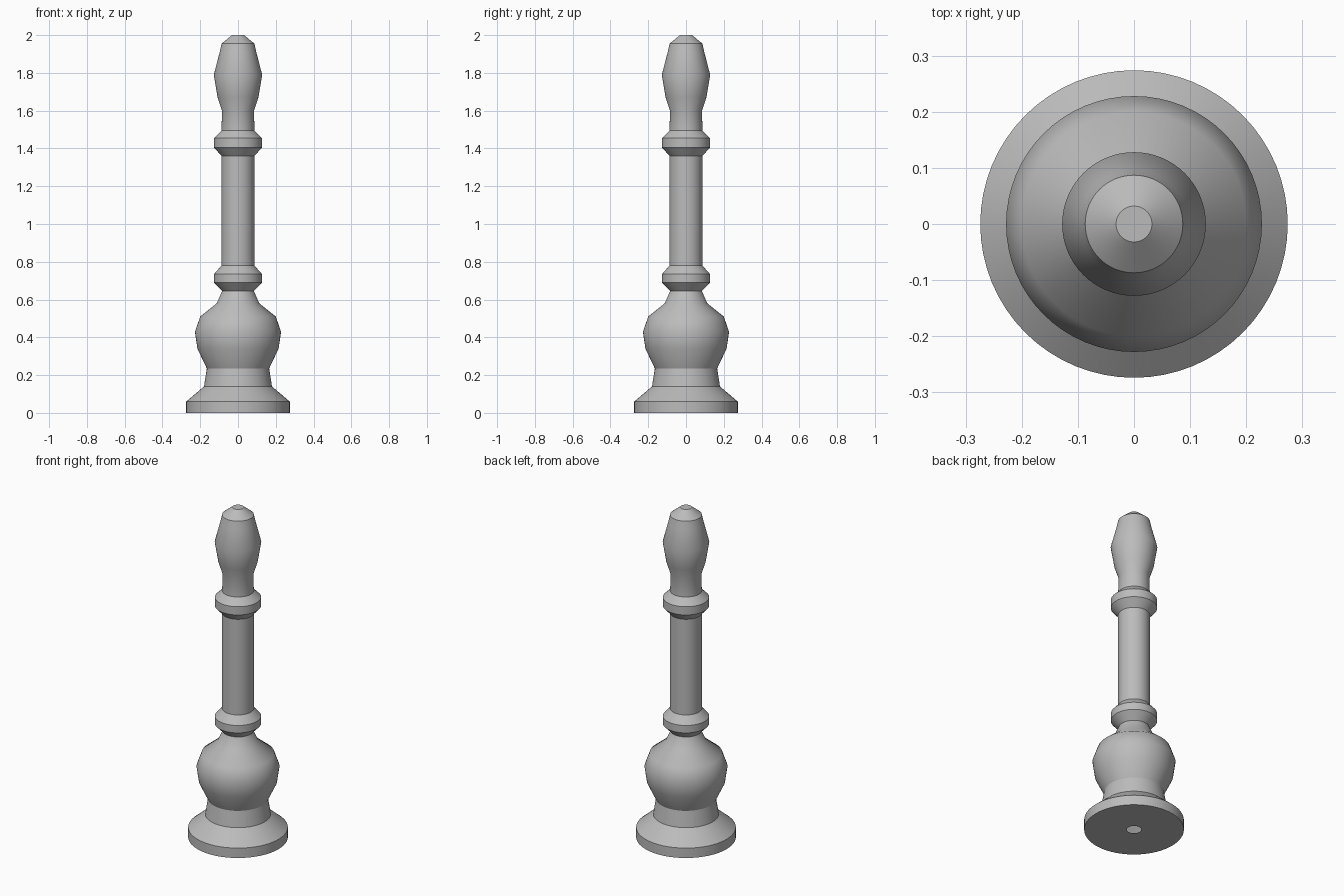
import bpy, bmesh, math

if "Cube" in bpy.data.objects:
    bpy.data.objects.remove(bpy.data.objects["Cube"])

SIDES = 64

grey = bpy.data.materials.new("stone grey")
grey.diffuse_color = (0.5, 0.5, 0.5, 1)
grey.use_nodes = True
grey.node_tree.nodes["Principled BSDF"].inputs["Base Color"].default_value = grey.diffuse_color

# Turned profile (radius, height): open socket, foot, vase, collar, shaft, collar, finial
PROFILE = [
    (0.04, 0.0), (0.274, 0.0), (0.274, 0.06), (0.18, 0.14), (0.165, 0.235),
    (0.215, 0.34), (0.228, 0.43), (0.2, 0.51), (0.113, 0.58), (0.084, 0.645),
    (0.127, 0.69), (0.127, 0.735), (0.087, 0.78),
    (0.087, 1.36), (0.127, 1.405), (0.127, 1.455), (0.087, 1.495),
    (0.085, 1.6), (0.108, 1.67), (0.128, 1.79), (0.097, 1.91),
    (0.087, 1.955), (0.032, 2.0),
]


def lathe(name, profile):
    """Revolve a profile around z and close its upper end."""
    bm = bmesh.new()
    rings = [[bm.verts.new((r * math.cos(2 * math.pi * i / SIDES),
                            r * math.sin(2 * math.pi * i / SIDES), z))
              for i in range(SIDES)] for r, z in profile]
    for low, high in zip(rings, rings[1:]):
        for i in range(SIDES):
            j = (i + 1) % SIDES
            bm.faces.new((low[i], low[j], high[j], high[i]))
    bm.faces.new(rings[-1])
    mesh = bpy.data.meshes.new(name)
    bm.to_mesh(mesh)
    bm.free()
    obj = bpy.data.objects.new(name, mesh)
    bpy.context.collection.objects.link(obj)
    mesh.materials.append(grey)
    bpy.context.view_layer.objects.active = obj
    obj.select_set(True)
    bpy.ops.object.shade_smooth_by_angle(angle=math.radians(32))
    obj.select_set(False)
    return obj


lathe("turned_baluster", PROFILE)
